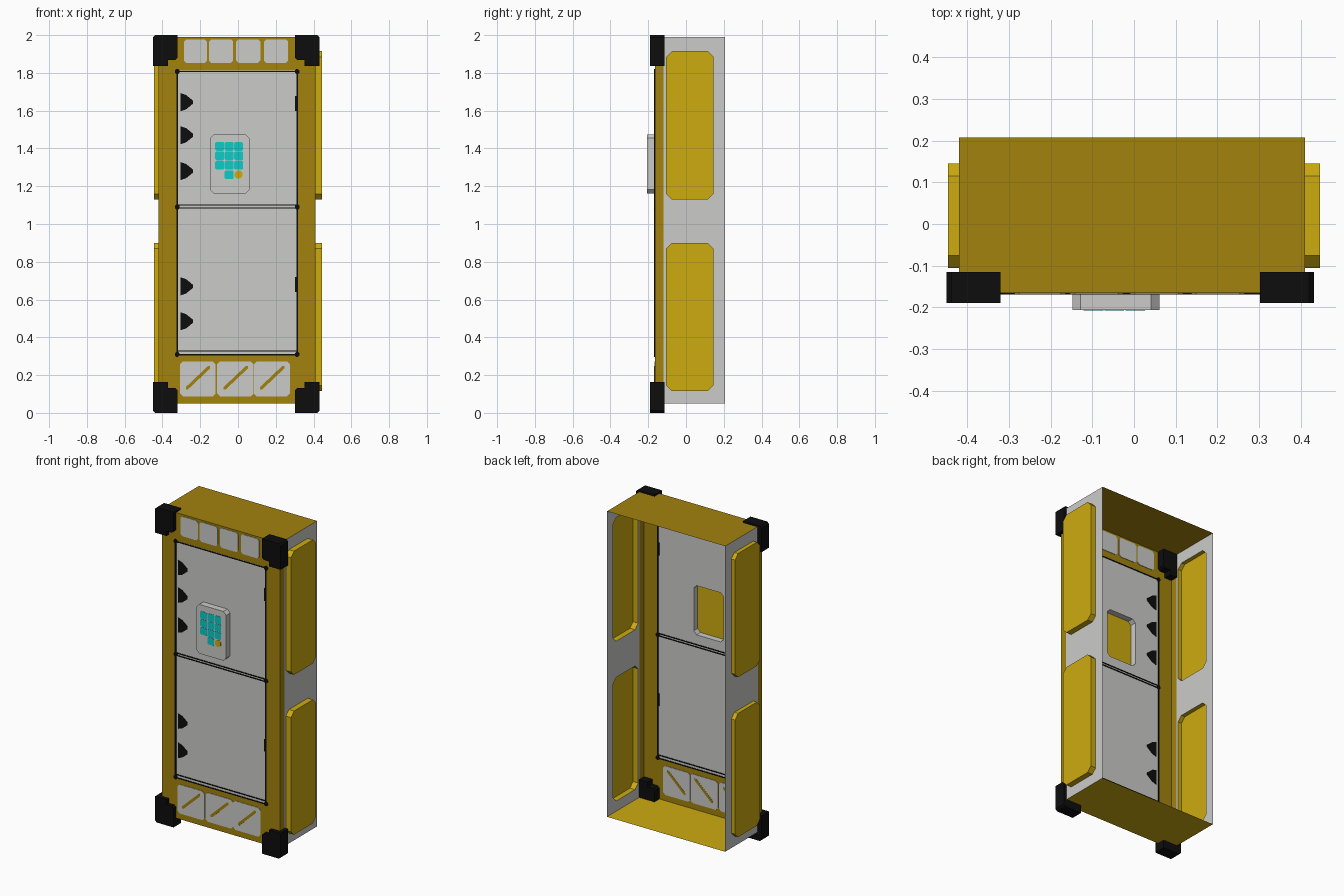
import bpy, bmesh
from mathutils import Vector

if "Cube" in bpy.data.objects:
    bpy.data.objects.remove(bpy.data.objects["Cube"])


def material(name, rgb):
    m = bpy.data.materials.new(name)
    m.diffuse_color = (*rgb, 1)
    m.use_nodes = True
    m.node_tree.nodes["Principled BSDF"].inputs["Base Color"].default_value = m.diffuse_color
    return m


GREY = material("light grey", (0.60, 0.60, 0.59))
DARK = material("dark yellow", (0.36, 0.225, 0.004))
BRIGHT = material("bright yellow", (0.61, 0.41, 0.005))
BLACK = material("black", (0.004, 0.004, 0.004))
CYAN = material("cyan", (0.004, 0.60, 0.57))

# Axis maps: profile (u, v) at depth d
FRONT = lambda u, v, d: Vector((u, d, v))
SIDE = lambda u, v, d: Vector((d, u, v))
FLAT = lambda u, v, d: Vector((u, v, d))

XL, XR, YF, YS, YB, Z0, Z1 = -0.42, 0.41, -0.165, -0.12, 0.207, 0.05, 1.99


def finish(name, bm, mat):
    me = bpy.data.meshes.new(name)
    bm.to_mesh(me)
    bm.free()
    ob = bpy.data.objects.new(name, me)
    me.materials.append(mat)
    bpy.context.collection.objects.link(ob)
    return ob


def rect(u0, u1, v0, v1, c=0):
    """Rectangle outline, with corners cut by c."""
    if not c:
        return [(u0, v0), (u1, v0), (u1, v1), (u0, v1)]
    return [(u0 + c, v0), (u1 - c, v0), (u1, v0 + c), (u1, v1 - c),
            (u1 - c, v1), (u0 + c, v1), (u0, v1 - c), (u0, v0 + c)]


def sheet(name, mat, axes, d, outer, out, holes=()):
    """Thin sheet with holes, facing direction out."""
    bm = bmesh.new()
    edges = []
    for loop in [outer, *holes]:
        vs = [bm.verts.new(axes(u, v, d)) for u, v in loop]
        edges += [bm.edges.new((vs[i - 1], vs[i])) for i in range(len(vs))]
    bmesh.ops.triangle_fill(bm, edges=edges, use_beauty=True, normal=Vector(out))
    bm.normal_update()
    for f in bm.faces:
        if f.normal.dot(Vector(out)) < 0:
            f.normal_flip()
    return finish(name, bm, mat)


def prism(name, mat, axes, profile, d0, d1, open_back=False):
    """Extrude a profile from d0 (back) to d1 (outer face)."""
    bm = bmesh.new()
    a = [bm.verts.new(axes(u, v, d0)) for u, v in profile]
    b = [bm.verts.new(axes(u, v, d1)) for u, v in profile]
    for i in range(len(a)):
        bm.faces.new((a[i - 1], a[i], b[i], b[i - 1]))
    bm.faces.new(b)
    back = bm.faces.new(a)
    bmesh.ops.recalc_face_normals(bm, faces=bm.faces)
    if open_back:
        bmesh.ops.delete(bm, geom=[back], context='FACES_ONLY')
    return finish(name, bm, mat)


def plate(name, mat, profile, t=0.003, y=YF):
    """Painted detail, visible on both sides of the front sheet."""
    return prism(name, mat, FRONT, profile, y + t, y - t)


# Cabinet shell, open at the back
DOOR = (-0.325, 0.317, 0.305, 1.812)
KEYPAD = rect(-0.148, 0.061, 1.162, 1.474, 0.02)
sheet("front_frame", DARK, FRONT, YF, rect(XL, XR, Z0, Z1), (0, -1, 0), [rect(*DOOR)])
sheet("door", GREY, FRONT, YF, rect(*DOOR), (0, -1, 0), [KEYPAD])
sheet("roof", DARK, FLAT, Z1, rect(XL, XR, YF, YB), (0, 0, 1))
sheet("floor", BRIGHT, FLAT, Z0, rect(XL, XR, YF, YB), (0, 0, -1))

# Side walls with bulged pads, hollow from the inside
pads = [rect(-0.105, 0.145, z, z + 0.785, 0.03) for z in (0.115, 1.13)]
for side, x, px, s in (("left", XL, -0.446, -1), ("right", XR, 0.446, 1)):
    sheet(side + "_wall", GREY, SIDE, x, rect(YS, YB, Z0, Z1), (s, 0, 0), pads)
    sheet(side + "_front_strip", DARK, SIDE, x, rect(YF, YS, Z0, Z1), (s, 0, 0))
    for pad in pads:
        prism(side + "_pad", BRIGHT, SIDE, pad, x, px, open_back=True)

# L-shaped corner guards
for cx, sx in ((-0.45, 1), (0.432, -1)):
    for cz, sz in ((0.0, 1), (2.0, -1)):
        ell = [(0.012, 0), (0.13, 0), (0.13, 0.12), (0.118, 0.132), (0.08, 0.132),
               (0.08, 0.163), (0.0, 0.163), (0, 0.012)]
        prism("corner_guard", BLACK, FRONT,
              [(cx + sx * u, cz + sz * v) for u, v in ell], -0.115, -0.19)

# Door seams and corner catches
for x in (-0.322, 0.313):
    plate("door_seam", BLACK, rect(x - 0.004, x + 0.004, 0.305, 1.812), 0.004)
    for z in (0.31, 1.09, 1.807):
        plate("seam_catch", BLACK, rect(x - 0.012, x + 0.012, z - 0.013, z + 0.013, 0.007), 0.0045)
for z in (0.308, 0.328, 1.085, 1.1, 1.807):
    plate("door_seam", BLACK, rect(-0.322, 0.313, z - 0.003, z + 0.003), 0.0035)

# Hinges and latches
for z in (0.485, 0.67, 1.28, 1.47, 1.645):
    half = [(-0.305, 0.048), (-0.275, 0.038), (-0.238, 0.008)]
    outline = [(x, z + h) for x, h in half] + [(x, z - h) for x, h in reversed(half)]
    plate("hinge", BLACK, outline)
for z in (0.68, 1.637):
    plate("latch", BLACK, rect(0.302, 0.316, z - 0.04, z + 0.04))

# Top row of small panels, bottom row of panels with diagonal slashes
for x0, x1 in ((-0.286, -0.164), (-0.153, -0.026), (-0.01, 0.118), (0.138, 0.265)):
    plate("top_panel", GREY, rect(x0, x1, 1.853, 1.978, 0.012))
for x0, x1, s in ((-0.307, -0.118, -0.21), (-0.111, 0.083, -0.01), (0.084, 0.275, 0.183)):
    plate("bottom_panel", GREY, rect(x0, x1, 0.088, 0.272, 0.015))
    plate("panel_slash", DARK, [(s - 0.066, 0.125), (s - 0.054, 0.125),
                                (s + 0.062, 0.235), (s + 0.062, 0.247), (s + 0.05, 0.247),
                                (s - 0.066, 0.137)], 0.004)

# Keypad housing, its inner lining and buttons
prism("keypad_housing", GREY, FRONT, KEYPAD, YF, -0.206, open_back=True)
sheet("keypad_lining", BRIGHT, FRONT, -0.204, KEYPAD, (0, 1, 0))
for i in range(3):
    for j in range(4):
        x, z = -0.097 + 0.05 * i, 1.411 - 0.05 * j
        if j == 3 and i == 0:
            continue
        dot = j == 3 and i == 2
        w = 0.021 if dot else 0.0235
        prism("keypad_light" if dot else "keypad_button", BRIGHT if dot else CYAN, FRONT,
              rect(x - w, x + w, z - w, z + w, 0.012 if dot else 0.006), -0.2055, -0.2075)
